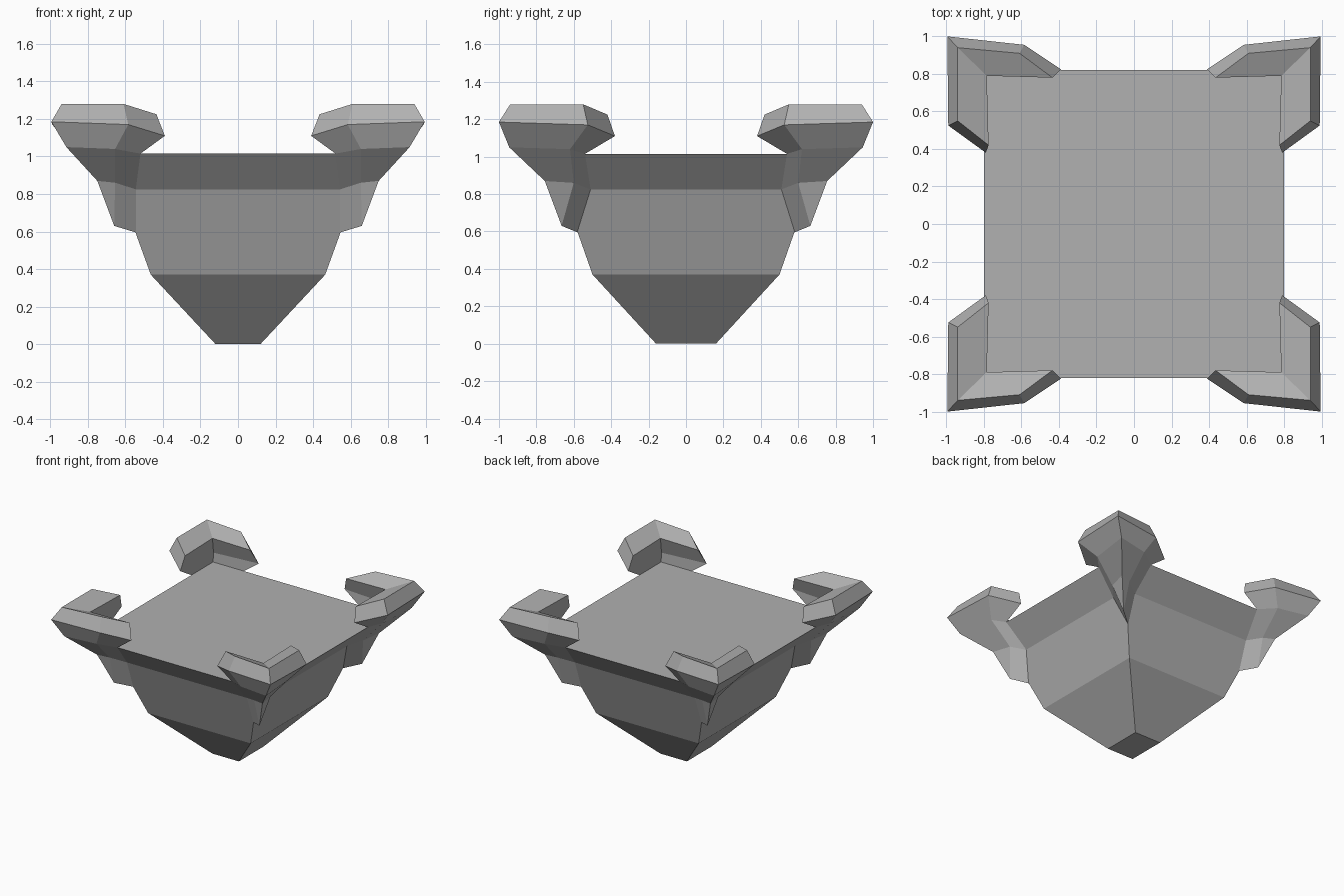
import bpy, bmesh

if "Cube" in bpy.data.objects:
    bpy.data.objects.remove(bpy.data.objects["Cube"])

grey = bpy.data.materials.new("dark_grey")
grey.diffuse_color = (0.44, 0.44, 0.44, 1)
grey.use_nodes = True
grey.node_tree.nodes["Principled BSDF"].inputs["Base Color"].default_value = grey.diffuse_color


def finish(name, bm):
    bmesh.ops.recalc_face_normals(bm, faces=bm.faces[:])
    mesh = bpy.data.meshes.new(name)
    bm.to_mesh(mesh)
    bm.free()
    mesh.materials.append(grey)
    ob = bpy.data.objects.new(name, mesh)
    bpy.context.collection.objects.link(ob)
    return ob


# Tapered body: stacked rectangles (half x, half y, z)
levels = [(0.12, 0.16, 0.0), (0.465, 0.50, 0.37), (0.63, 0.66, 0.825), (0.80, 0.82, 1.015)]
bm = bmesh.new()
rings = [[bm.verts.new((sx * x, sy * y, z)) for sx, sy in ((-1, -1), (1, -1), (1, 1), (-1, 1))]
         for x, y, z in levels]
for a, b in zip(rings, rings[1:]):
    for i in range(4):
        j = (i + 1) % 4
        bm.faces.new((a[i], a[j], b[j], b[i]))
bm.faces.new(rings[0][::-1])
bm.faces.new(rings[-1])
finish("tapered_body", bm)

# Corner claw: three cross-sections (y-side end, corner, x-side end), running from
# the body rim up the inside, over the top and down the outside
back_end = [(0.52, 0.82, 1.015), (0.39, 0.825, 1.11), (0.435, 0.78, 1.225), (0.61, 0.91, 1.28),
            (0.585, 0.955, 1.17), (0.655, 0.90, 1.04), (0.655, 0.725, 0.86)]
corner = [(0.80, 0.82, 1.015), (0.80, 0.825, 1.09), (0.785, 0.79, 1.225), (0.94, 0.94, 1.28),
          (0.995, 1.0, 1.185), (0.915, 0.945, 1.05), (0.75, 0.755, 0.87)]
side_end = [(0.80, 0.54, 1.015), (0.79, 0.38, 1.11), (0.775, 0.42, 1.225), (0.94, 0.55, 1.28),
            (0.99, 0.525, 1.17), (0.88, 0.62, 1.04), (0.715, 0.60, 0.86)]
bm = bmesh.new()
sections = [[bm.verts.new(p) for p in s] for s in (back_end, corner, side_end)]
tip = bm.verts.new((0.66, 0.665, 0.63))
root = bm.verts.new((0.545, 0.58, 0.595))
for a, b in zip(sections, sections[1:]):
    for i in range(len(a) - 1):
        bm.faces.new((a[i], a[i + 1], b[i + 1], b[i]))
    bm.faces.new((a[-1], b[-1], tip))
# End caps, following the body surface down to the pointed tip
for s, foot in ((sections[0], (0.545, 0.66, 0.825)), (sections[2], (0.63, 0.51, 0.825))):
    rim, low, inner, top, outer, under, neck = s
    f = bm.verts.new(foot)
    for quad in ((top, inner, low, outer), (outer, low, rim, under),
                 (under, rim, f, neck), (neck, f, root, tip)):
        bm.faces.new(quad)
claws = finish("corner_claws", bm)
mirror = claws.modifiers.new("four_corners", 'MIRROR')
mirror.use_axis = (True, True, False)
mirror.use_mirror_merge = False
